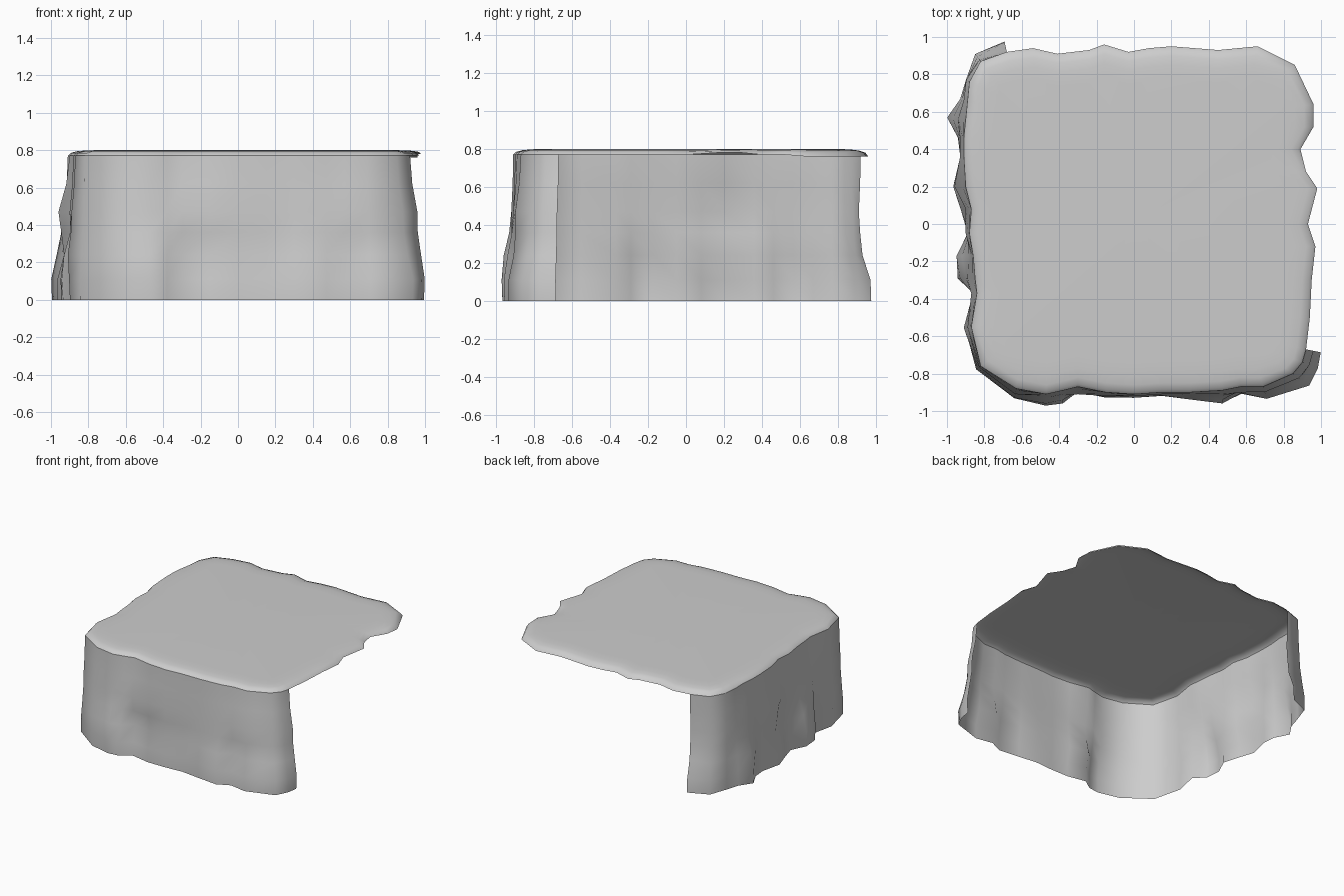
import bpy
import bmesh
from mathutils import Vector

cube = bpy.data.objects.get("Cube")
if cube:
    bpy.data.objects.remove(cube, do_unlink=True)

stone = bpy.data.materials.new("grey stone")
stone.use_nodes = True
colour = (0.61, 0.61, 0.61, 1)
stone.diffuse_color = colour
stone.node_tree.nodes["Principled BSDF"].inputs["Base Color"].default_value = colour

# Plan of the upper rim that carries the cliff: rear corner, side, then front
CLIFF_RIM = [
    (-.68, .92), (-.82, .87), (-.88, .76), (-.89, .66), (-.9, .56), (-.91, .46),
    (-.91, .36), (-.9, .2), (-.87, .08), (-.88, -.05), (-.86, -.17), (-.85, -.29),
    (-.84, -.37), (-.87, -.55), (-.82, -.76), (-.63, -.88), (-.47, -.91),
    (-.38, -.89), (-.3, -.87), (-.15, -.9), (0, -.91), (.15, -.9), (.3, -.9),
    (.47, -.89), (.57, -.87), (.69, -.87), (.85, -.8), (.9, -.74), (.92, -.67)]
# Plan of the rim that overhangs the two open sides
OPEN_RIM = [
    (.94, -.5), (.95, -.3), (.97, -.12), (.93, 0), (.98, .19), (.92, .28),
    (.89, .4), (.96, .52), (.96, .64), (.86, .85), (.66, .95), (.45, .93),
    (.2, .95), (.08, .94), (-.03, .92), (-.16, .96), (-.24, .93), (-.41, .91),
    (-.54, .94)]
# Outward bulges of the cliff in hundredths, one per rim point
FOOT = [6, 5, 2, 4, 10, 3, 2, 7, 6, 1, 9, 9, 2, 3, 3, 5, 6, 7, 3, 3, 2, 2, 4, 7, 4, 7, 11, 9, 8]
LOW = [1, 3, 2, 3, 7, 3, 1, 3, 3, 0, 6, 8, 2, 4, 2, 5, 5, 5, 0, 0, 1, 0, 2, 5, 0, 4, 7, 6, 6]
MIDDLE = [-1, 1, 2, 2, 4, 2, 2, 6, 3, 2, 1, 4, 3, 2, 1, 3, 1, 2, 4, 2, 1, 1, 1, 2, 3, 3, 4, 4, 4]


def outward(x, y):
    """Direction away from the middle of a rounded square."""
    return Vector((x ** 5, y ** 5, 0)).normalized()


def rim_height(x, y):
    """The lip droops slightly towards the rear."""
    return .77 + .012 * (x > 0) * (abs(y - .2) < .15) - .01 * (y > .6)


def loft(bm, rows, closed):
    """Join rows of vertices with quads."""
    count = len(rows[0])
    for low, high in zip(rows, rows[1:]):
        for i in range(count if closed else count - 1):
            j = (i + 1) % count
            bm.faces.new((low[i], low[j], high[j], high[i]))


def finish(bm, name):
    mesh = bpy.data.meshes.new(name)
    bm.to_mesh(mesh)
    bm.free()
    mesh.materials.append(stone)
    for poly in mesh.polygons:
        poly.use_smooth = True
    obj = bpy.data.objects.new(name, mesh)
    bpy.context.collection.objects.link(obj)


# Plateau: one sheet with a rounded, drooping lip
bm = bmesh.new()
rows = []
for inset, rise in ((0, 0), (.015, .5), (.05, .8), (.1, .95), (.17, 1)):
    row = []
    for x, y in CLIFF_RIM + OPEN_RIM:
        z = rim_height(x, y)
        point = Vector((x, y, z + (.8 - z) * rise)) - outward(x, y) * inset
        row.append(bm.verts.new(point))
    rows.append(row)
loft(bm, rows, True)
centre = bm.verts.new((0, 0, .8))
for a, b in zip(rows[-1], rows[-1][1:] + rows[-1][:1]):
    bm.faces.new((a, b, centre))
finish(bm, "plateau_top")

# Cliff: an open wall flaring from the lip down to the ground
bm = bmesh.new()
rows = []
profile = ((0, .95, 0, 0), (.11, .85, .2, 0), (.24, 0, 1, 0), (.36, 0, .3, .6),
           (.47, 0, 0, 1), (.62, 0, 0, .3), (None, 0, 0, 0))
for z, foot, low, middle in profile:
    row = []
    for (x, y), f, l, m in zip(CLIFF_RIM, FOOT, LOW, MIDDLE):
        bulge = (f * foot + l * low + m * middle) / 100
        height = rim_height(x, y) if z is None else z
        row.append(bm.verts.new(Vector((x, y, height)) + outward(x, y) * bulge))
    rows.append(row)
loft(bm, rows, False)
finish(bm, "cliff_wall")
